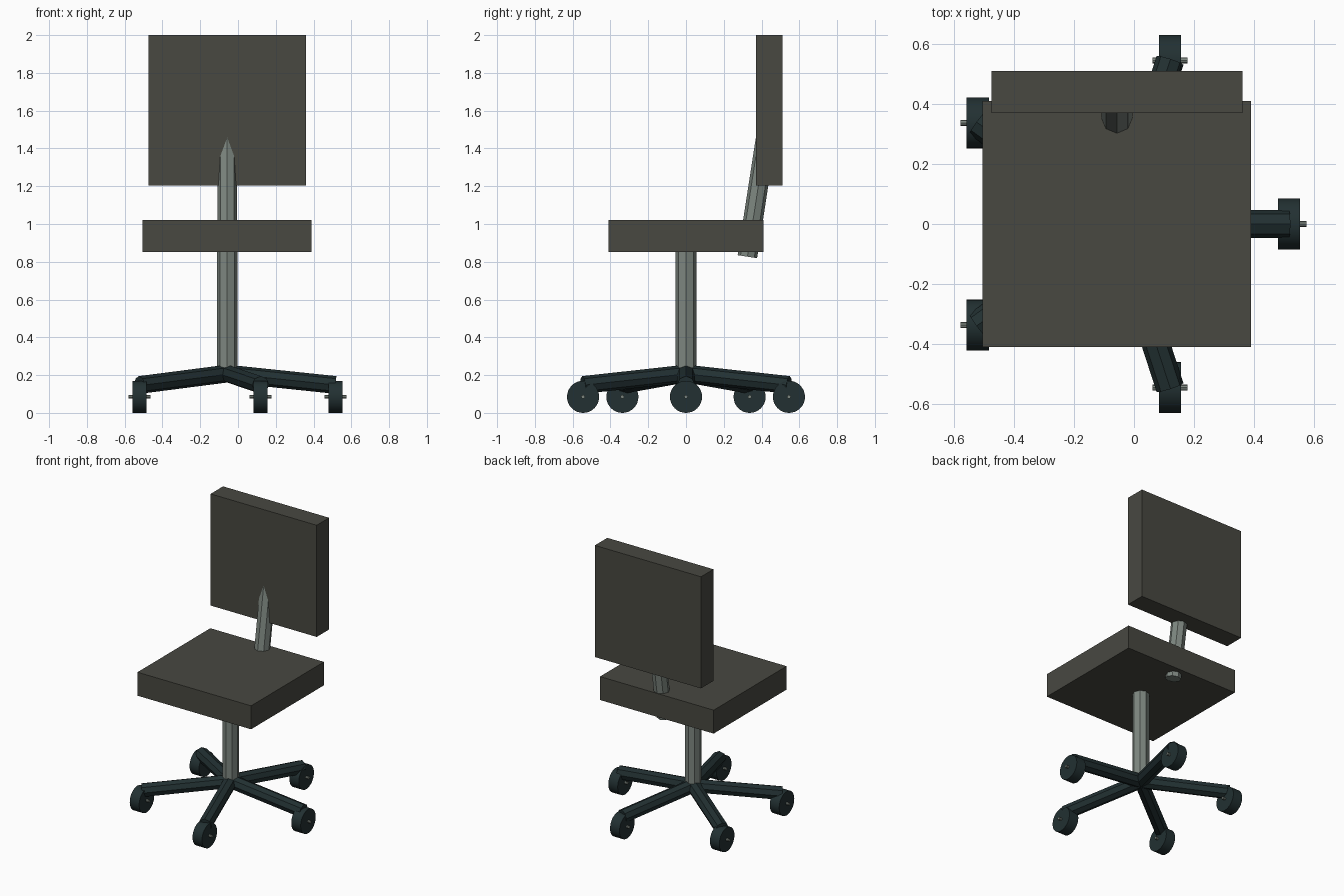
import bpy
from math import cos, sin, pi, radians
from mathutils import Vector, Matrix

if "Cube" in bpy.data.objects:
    bpy.data.objects.remove(bpy.data.objects["Cube"], do_unlink=True)


def material(name, rgb):
    m = bpy.data.materials.new(name)
    m.use_nodes = True
    m.diffuse_color = (*rgb, 1)
    m.node_tree.nodes["Principled BSDF"].inputs["Base Color"].default_value = (*rgb, 1)
    return m


fabric = material("dark warm grey fabric", (0.065, 0.065, 0.053))
metal = material("grey metal", (0.205, 0.24, 0.215))
plastic = material("dark teal plastic", (0.016, 0.030, 0.032))


def box(name, low, high, mat):
    low, high = Vector(low), Vector(high)
    bpy.ops.mesh.primitive_cube_add(size=1, location=(low + high) / 2)
    ob = bpy.context.object
    ob.name = name
    ob.data.transform(Matrix.Diagonal((*(high - low), 1)))
    ob.data.materials.append(mat)


def rod(name, start, end, radius, mat, sides=8):
    """Straight prism between two points."""
    start, end = Vector(start), Vector(end)
    axis = end - start
    bpy.ops.mesh.primitive_cylinder_add(vertices=sides, radius=radius, depth=axis.length,
                                        location=(start + end) / 2)
    ob = bpy.context.object
    ob.name = name
    ob.rotation_euler = axis.to_track_quat("Z", "Y").to_euler()
    ob.data.materials.append(mat)
    return ob


HUB_X = -0.057

# Cushions
box("seat", (-0.505, -0.41, 0.853), (0.39, 0.41, 1.02), fabric)
box("backrest", (-0.475, 0.37, 1.205), (0.361, 0.51, 2.0), fabric)

# Supports
rod("column", (HUB_X, 0, 0.2), (HUB_X, 0, 0.94), 0.055, metal)
rod("back_post", (HUB_X, 0.325, 0.827), (HUB_X, 0.429, 1.5), 0.052, metal)

# Five legs, each with a wheel and an axle
for i in range(5):
    a = radians(72 * i)
    x, y = HUB_X + 0.573 * cos(a), 0.573 * sin(a)
    rod(f"leg_{i + 1}", (HUB_X, 0, 0.208), (x, y, 0.148), 0.047, plastic)
    wheel = rod(f"wheel_{i + 1}", (x - 0.037, y, 0.085), (x + 0.037, y, 0.085), 0.085, plastic, 32)
    bpy.ops.object.shade_smooth_by_angle(angle=radians(30))
    rod(f"axle_{i + 1}", (x - 0.058, y, 0.085), (x + 0.058, y, 0.085), 0.01, metal)
